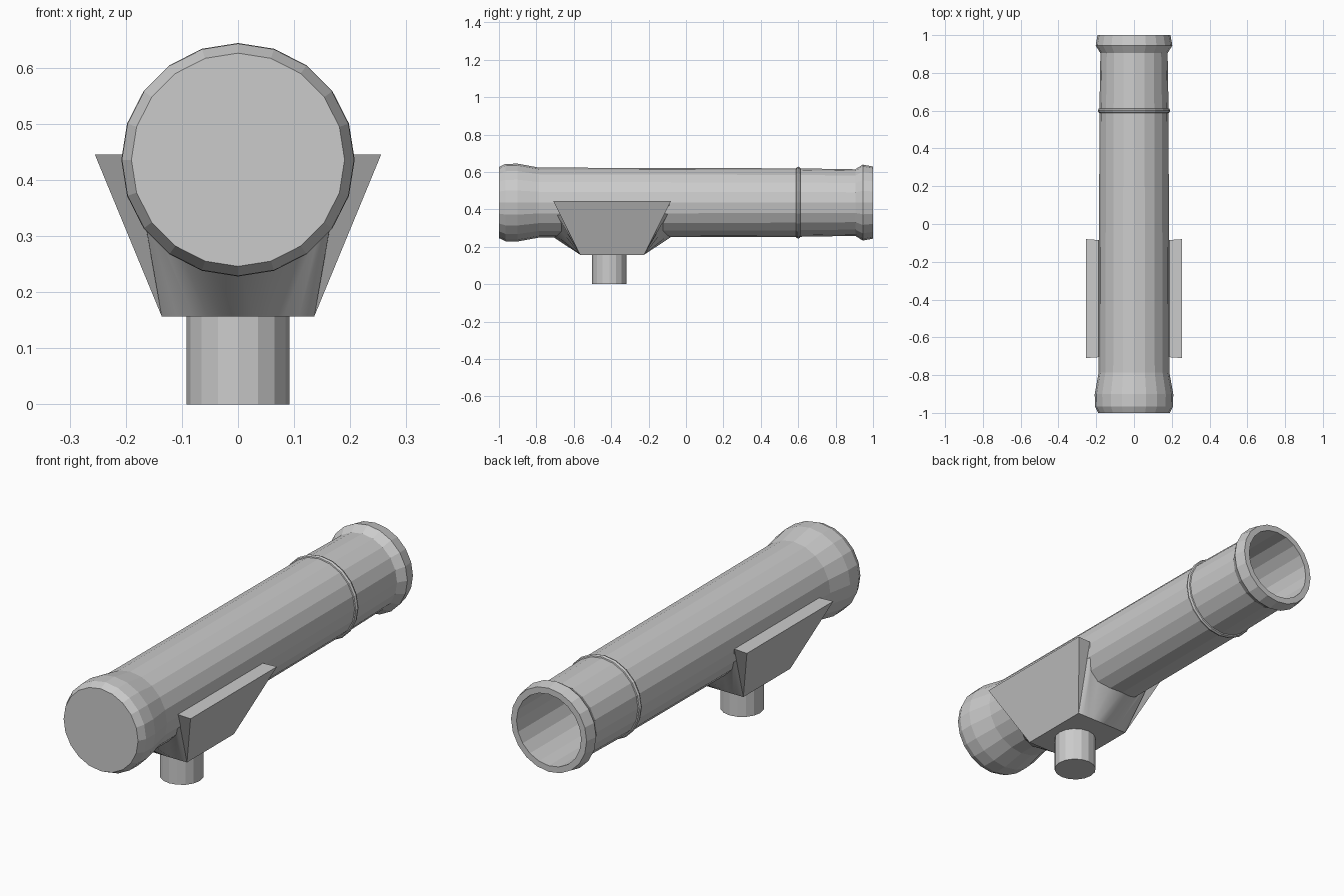
import bpy, bmesh
from math import sin, cos, pi, radians

if "Cube" in bpy.data.objects:
    bpy.data.objects.remove(bpy.data.objects["Cube"])

AXIS_Z = 0.436


def finish(bm, name):
    bmesh.ops.remove_doubles(bm, verts=bm.verts, dist=1e-5)
    bmesh.ops.recalc_face_normals(bm, faces=bm.faces)
    mesh = bpy.data.meshes.new(name)
    bm.to_mesh(mesh)
    bm.free()
    obj = bpy.data.objects.new(name, mesh)
    bpy.context.collection.objects.link(obj)
    return obj


def lathe_y(name, profile, sides=20, closed=False):
    """Revolve (y, radius) points around the tube axis."""
    bm = bmesh.new()
    rings = [[bm.verts.new((r * sin(2 * pi * i / sides), y,
                            AXIS_Z + r * cos(2 * pi * i / sides)))
              for i in range(sides)] for y, r in profile]
    pairs = list(zip(rings, rings[1:]))
    if closed:
        pairs.append((rings[-1], rings[0]))
    for a, b in pairs:
        for i in range(sides):
            j = (i + 1) % sides
            bm.faces.new((a[i], a[j], b[j], b[i]))
    if not closed:
        bm.faces.new(rings[0])
        bm.faces.new(rings[-1])
    return finish(bm, name)


# Hollow tube: bulged closed front, flared open back
lathe_y("tube", [(-1, 0.19), (-0.965, 0.207), (-0.9, 0.208), (-0.785, 0.187),
                 (0.6, 0.183), (0.905, 0.178), (0.945, 0.203), (1, 0.193),
                 (1, 0.165), (0, 0.165)])

# Thin raised band
lathe_y("band", [(0.587, 0.178), (0.59, 0.188), (0.6, 0.192),
                 (0.61, 0.188), (0.613, 0.178)], closed=True)

# Saddle: flared block whose ends wrap around the tube
CY = -0.395
angles = [-90 + 18 * k for k in range(11)]
arc = []
for a in angles:
    t = radians(a)
    inset = 0.045 * sin(2 * abs(t)) ** 2
    arc.append((0.184 * sin(t), 0.315 - inset, AXIS_Z - 0.184 * cos(t)))
upper = [(-0.255, 0.315, 0.445)] + [(-0.187, 0.31, 0.445)] + arc[1:-1] \
    + [(0.187, 0.31, 0.445)] + [(0.255, 0.315, 0.445)]
n = len(upper)
bm = bmesh.new()
ends = []
for s in (-1, 1):
    top = [bm.verts.new((x, CY + s * h, z)) for x, h, z in upper]
    low = [bm.verts.new((-0.136 + 0.272 * min(max((i - 1) / (n - 3), 0), 1),
                         CY + s * 0.171, 0.157)) for i in range(n)]
    for i in range(n - 1):
        if i in (0, n - 2):
            k = 0 if i == 0 else n - 1
            bm.faces.new((top[i], top[i + 1], low[k]))
        else:
            bm.faces.new((top[i], top[i + 1], low[i + 1], low[i]))
    ends.append((top, low))
(ta, la), (tb, lb) = ends
for i in range(n - 1):
    bm.faces.new((ta[i], ta[i + 1], tb[i + 1], tb[i]))
    if 0 < i < n - 2:
        bm.faces.new((la[i], la[i + 1], lb[i + 1], lb[i]))
for k in (0, n - 1):
    bm.faces.new((ta[k], tb[k], lb[k], la[k]))
saddle = finish(bm, "saddle")
bpy.context.view_layer.objects.active = saddle
saddle.select_set(True)
bpy.ops.object.shade_smooth_by_angle(angle=radians(35))

# Round post under the saddle
bpy.ops.mesh.primitive_cylinder_add(vertices=16, radius=0.092, depth=0.157,
                                    location=(0, -0.41, 0.0785))
bpy.context.object.name = "post"
